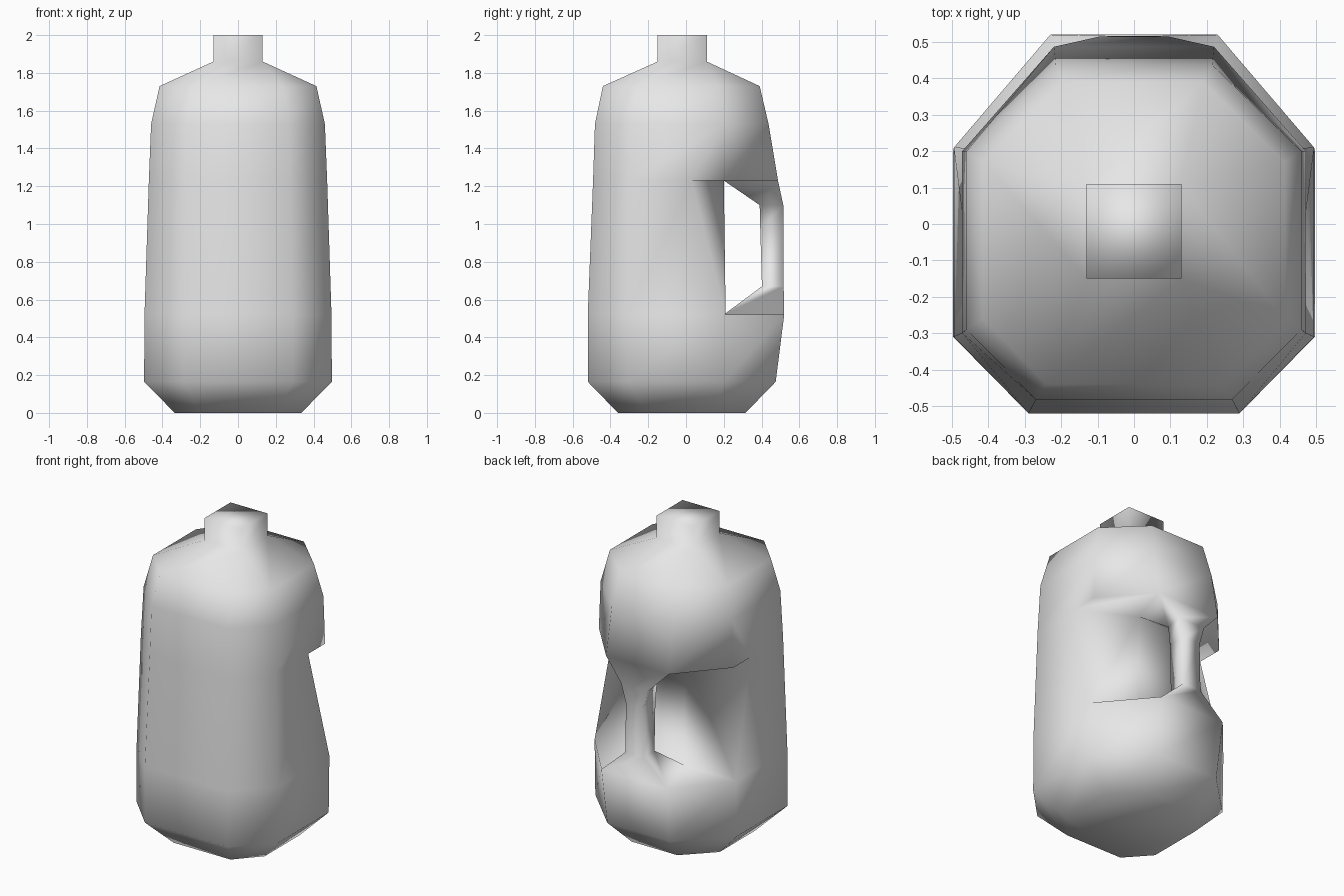
import bpy
import bmesh

cube = bpy.data.objects.get("Cube")
if cube:
    bpy.data.objects.remove(cube, do_unlink=True)

plastic = bpy.data.materials.new("pale_grey_plastic")
plastic.use_nodes = True
GREY = (0.8, 0.8, 0.8, 1)
plastic.diffuse_color = GREY
plastic.node_tree.nodes["Principled BSDF"].inputs["Base Color"].default_value = GREY

bm = bmesh.new()


def face(*points):
    bm.faces.new([bm.verts.new(p) for p in points])


def flip(p):
    return (-p[0], p[1], p[2])


def both(*points):
    face(*points)
    face(*[flip(p) for p in points])


def ring(z, half):
    """Right half outline, front to back, closed with its mirror image."""
    right = [(x, y, z) for x, y in half]
    return right + [flip(p) for p in reversed(right)]


def octagon(z, wide, front, rear, front_x, rear_x, side_front, side_rear, notch=None):
    notch = side_rear if notch is None else notch
    return ring(z, [(front_x, front), (wide, side_front), (wide, notch),
                    (wide, side_rear), (rear_x, rear)])


def neck(z):
    return ring(z, [(0.13, -0.15)] * 2 + [(0.13, 0.11)] * 3)


def loft(rings):
    for low, high in zip(rings, rings[1:]):
        n = len(low)
        for i in range(n):
            j = (i + 1) % n
            face(low[i], low[j], high[j], high[i])


# lower body, from base to the notch floor
base = octagon(0, 0.335, -0.36, 0.315, 0.2, 0.16, -0.21, 0.14)
sill = octagon(0.52, 0.495, -0.52, 0.52, 0.29, 0.23, -0.31, 0.21)
loft([base, octagon(0.165, 0.497, -0.52, 0.475, 0.29, 0.22, -0.31, 0.2), sill])
face(*base)

# upper body, shoulder and square neck
lintel = octagon(1.23, 0.472, -0.492, 0.487, 0.275, 0.22, -0.3, 0.2, notch=0.03)
mouth = neck(2.0)
loft([lintel,
      octagon(1.53, 0.46, -0.482, 0.437, 0.27, 0.215, -0.29, 0.2),
      octagon(1.73, 0.415, -0.44, 0.39, 0.24, 0.19, -0.26, 0.17),
      neck(1.86), mouth])
face(*mouth)

# front and side walls beside the notch
face(sill[0], sill[-1], lintel[-1], lintel[0])
for i in range(2):
    both(sill[i], sill[i + 1], lintel[i + 1], lintel[i])

# inner notch wall, floor and ceiling
foot = (0.13, 0.2, 0.52)
head = (0.13, 0.2, 1.23)
face(foot, flip(foot), flip(head), head)
both(sill[2], foot, head, lintel[2])
both(sill[3], sill[4], foot)
both(lintel[2], lintel[3], lintel[4], head)


# handle, flaring into the body at both ends
def grip(z, inner_x, inner_y, outer_x, outer_y):
    return ring(z, [(inner_x, inner_y), (outer_x, outer_y)])


loft([grip(0.52, 0.13, 0.2, 0.23, 0.52),
      grip(0.67, 0.06, 0.402, 0.065, 0.517),
      grip(0.98, 0.06, 0.393, 0.06, 0.516),
      grip(1.1, 0.07, 0.39, 0.095, 0.515),
      grip(1.23, 0.13, 0.2, 0.22, 0.487)])

bmesh.ops.remove_doubles(bm, verts=bm.verts, dist=0.0005)
bmesh.ops.recalc_face_normals(bm, faces=bm.faces)
for f in bm.faces:
    f.smooth = True

mesh = bpy.data.meshes.new("jug")
bm.to_mesh(mesh)
bm.free()
mesh.materials.append(plastic)
jug = bpy.data.objects.new("jug", mesh)
bpy.context.collection.objects.link(jug)
